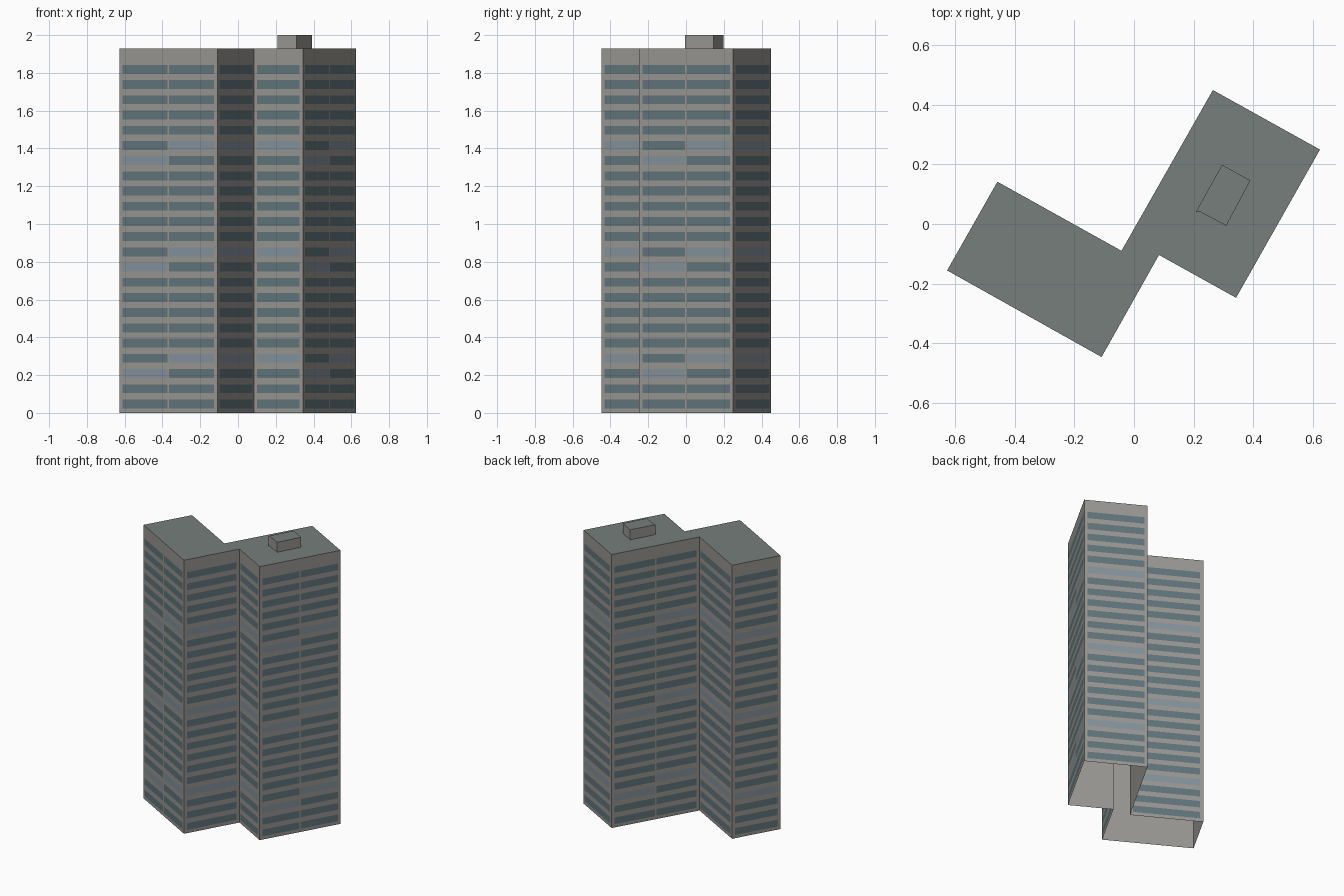
import bpy
import bmesh
from mathutils import Vector

if "Cube" in bpy.data.objects:
    bpy.data.objects.remove(bpy.data.objects["Cube"])

ROOF_Z = 1.93
ROWS, ROW_STEP, WIN_Z, WIN_H = 23, 0.0805, 0.024, 0.047
MARGIN, GAP, OFFSET = 0.02, 0.01, 0.0015

# Counter-clockwise outlines: tower footprint and rooftop plant room
tower = [(-0.628, -0.156), (-0.109, -0.447), (0.084, -0.104), (0.343, -0.248),
         (0.625, 0.25), (0.265, 0.45), (-0.042, -0.09), (-0.459, 0.142)]
plant = [(0.208, 0.041), (0.22, 0.042), (0.31, -0.006), (0.391, 0.146), (0.296, 0.199)]


def material(name, rgb):
    m = bpy.data.materials.new(name)
    m.diffuse_color = (*rgb, 1)
    m.use_nodes = True
    m.node_tree.nodes["Principled BSDF"].inputs["Base Color"].default_value = m.diffuse_color
    return m


def make(name, faces, mat):
    bm = bmesh.new()
    for f in faces:
        bm.faces.new([bm.verts.new(p) for p in f])
    bmesh.ops.remove_doubles(bm, verts=bm.verts, dist=1e-5)
    me = bpy.data.meshes.new(name)
    bm.to_mesh(me)
    bm.free()
    me.materials.append(mat)
    ob = bpy.data.objects.new(name, me)
    bpy.context.collection.objects.link(ob)


def edges(outline):
    return zip(outline, outline[1:] + outline[:1])


def walls(outline, z0, z1):
    return [[(*a, z0), (*b, z0), (*b, z1), (*a, z1)] for a, b in edges(outline)]


def cap(outline, z):
    return [[(*p, z) for p in outline]]


wall_mat = material("wall", (0.32, 0.31, 0.29))
roof_mat = material("roof", (0.18, 0.21, 0.2))
glass_mat = material("glass", (0.12, 0.18, 0.2))
pale_mat = material("pale_glass", (0.23, 0.29, 0.33))

# Tower shell (open underneath) and flat roof
make("tower_walls", walls(tower, 0, ROOF_Z), wall_mat)
make("tower_roof", cap(tower, ROOF_Z), roof_mat)

# Rooftop plant room
make("plant_room_walls", walls(plant, ROOF_Z, 2.0), wall_mat)
make("plant_room_roof", cap(plant, 2.0), roof_mat)

# Window bands: wide walls carry two columns, every seventh band is paler
dark, pale = [], []
for a, b in edges(tower):
    a, b = Vector((*a, 0)), Vector((*b, 0))
    length = (b - a).length
    along = (b - a).normalized()
    out = Vector((along.y, -along.x, 0)) * OFFSET
    cols = 2 if length > 0.5 else 1
    width = (length - 2 * MARGIN - (cols - 1) * GAP) / cols
    for c in range(cols):
        p = a + out + along * (MARGIN + c * (width + GAP))
        q = p + along * width
        pale_row = 2 if cols == 2 and c == 0 else 3
        for r in range(ROWS):
            lo = Vector((0, 0, WIN_Z + r * ROW_STEP))
            hi = lo + Vector((0, 0, WIN_H))
            group = pale if r % 7 == pale_row else dark
            group.append([p + lo, q + lo, q + hi, p + hi])
make("windows", dark, glass_mat)
make("pale_windows", pale, pale_mat)
